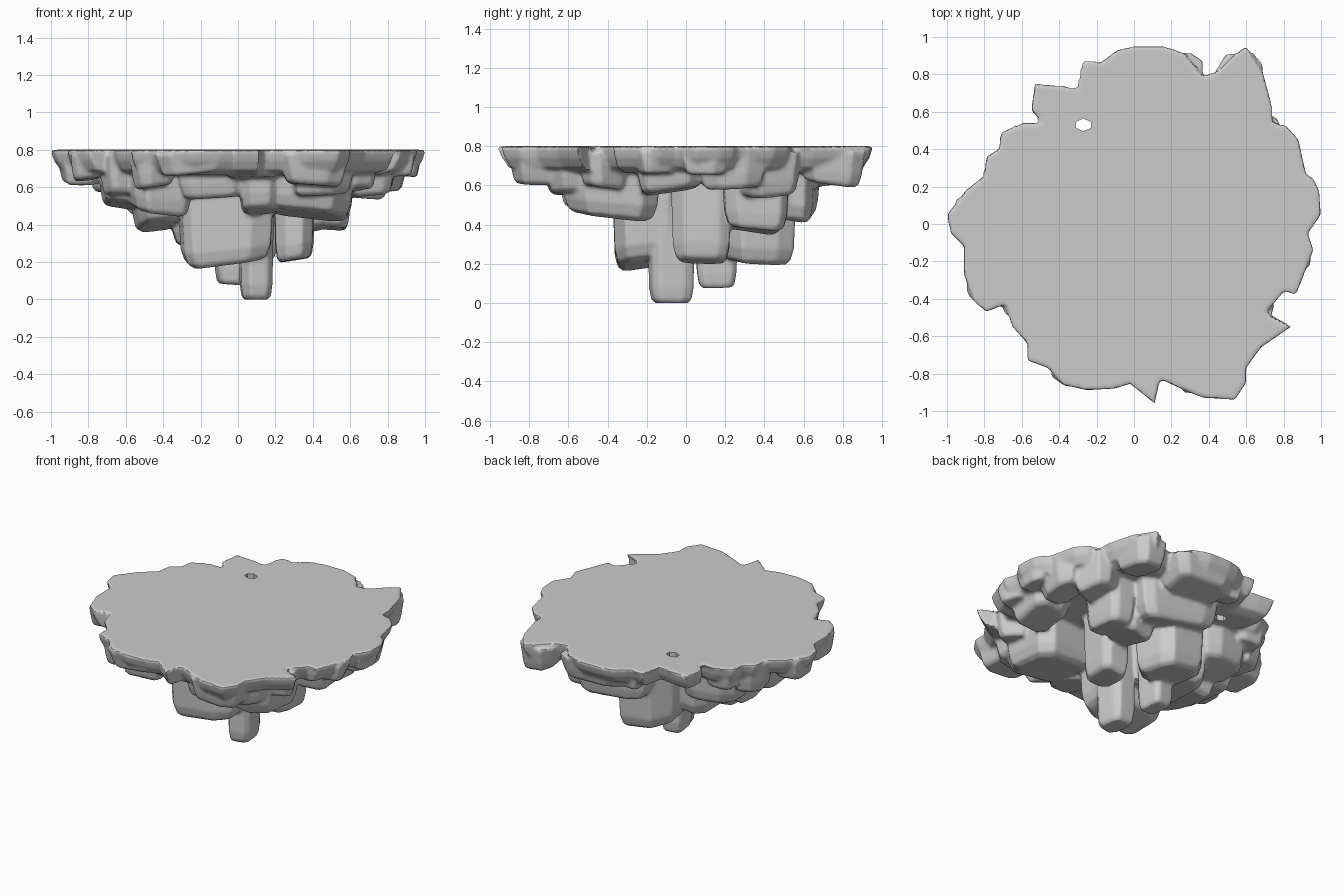
import bpy, bmesh, math, random

if "Cube" in bpy.data.objects:
    bpy.data.objects.remove(bpy.data.objects["Cube"])
random.seed(4)

# Outline of the flat top, counter-clockwise
OUTLINE = [(1, .05), (.99, .18), (.96, .24), (.92, .27), (.90, .36), (.88, .45), (.82, .52),
    (.74, .54), (.73, .66), (.69, .81), (.60, .95), (.52, .89), (.44, .81), (.37, .79),
    (.27, .91), (.16, .95), (0, .95), (-.09, .93), (-.18, .86), (-.27, .87), (-.30, .72),
    (-.42, .74), (-.53, .75), (-.55, .61), (-.48, .53), (-.60, .535), (-.71, .49),
    (-.72, .40), (-.79, .36), (-.80, .26), (-.90, .18), (-1, .05), (-.98, -.05),
    (-.91, -.12), (-.91, -.27), (-.86, -.41), (-.79, -.47), (-.69, -.43), (-.65, -.55),
    (-.57, -.64), (-.57, -.73), (-.46, -.77), (-.38, -.86), (-.25, -.89), (-.10, -.88),
    (-.02, -.855), (.11, -.96), (.14, -.83), (.25, -.88), (.37, -.93), (.54, -.94),
    (.60, -.85), (.60, -.77), (.68, -.66), (.84, -.55), (.70, -.48), (.80, -.36),
    (.87, -.37), (.96, -.14), (.93, -.05)]

# Hanging rocks: centre x, y, half width x, y, bottom z, turn in degrees
CORE = [(.095, -.07, .09, .12, 0, 4), (-.04, .16, .08, .11, .08, 8),
    (-.06, -.20, .27, .18, .20, 0), (.30, .08, .11, .15, .21, 0),
    (.0, .36, .21, .21, .22, 5), (-.16, .12, .2, .24, .3, 0),
    (.36, .35, .14, .16, .37, 10), (-.43, -.08, .13, .26, .39, 5),
    (.38, -.38, .25, .26, .45, 0), (-.42, .28, .20, .17, .45, 10),
    (.14, .54, .30, .14, .45, -5), (.50, .36, .10, .17, .38, 0),
    (-.61, -.12, .13, .28, .50, 5), (-.12, -.44, .22, .18, .55, 0),
    (-.42, -.40, .17, .16, .47, 15), (.12, -.48, .11, .16, .47, 0)]
RIM = [(.57, .74, .12, .16, .61, 0), (.12, .76, .24, .15, .61, 0),
    (.64, .42, .16, .14, .55, 20), (.76, .24, .13, .17, .59, 0),
    (.89, .10, .08, .12, .66, 0), (.70, -.08, .15, .18, .57, 0),
    (.85, -.15, .08, .10, .66, 20), (.62, -.42, .10, .12, .59, 30),
    (.40, -.76, .17, .14, .61, 0), (.44, -.56, .18, .16, .56, 10),
    (.08, -.68, .16, .12, .65, 0), (-.22, -.74, .22, .13, .68, 0),
    (-.45, -.62, .11, .11, .60, 25), (-.81, -.28, .08, .13, .64, 0),
    (-.84, .02, .11, .13, .62, 10), (-.66, .22, .12, .15, .57, 15),
    (-.58, .41, .11, .09, .62, 0), (-.45, .65, .07, .06, .68, 0),
    (-.12, .76, .09, .08, .64, 0), (-.63, -.38, .09, .10, .56, 20)]

bm = bmesh.new()

def loft(rings):
    """Closed solid through rings of equal point count, lowest ring first."""
    rows = [[bm.verts.new(p) for p in r] for r in rings]
    n = len(rows[0])
    for a, b in zip(rows, rows[1:]):
        for i in range(n):
            j = (i + 1) % n
            bm.faces.new((a[i], a[j], b[j], b[i]))
    bm.faces.new(rows[0][::-1])
    bm.faces.new(rows[-1])

def rock(cx, cy, hx, hy, zb, turn):
    """Angular rock with steep walls and a chamfered, slightly tilted foot."""
    n, t = 8, math.radians(turn)
    flat = []
    for i in range(n):
        a = 2 * math.pi * (i + random.uniform(-.25, .25)) / n + .39
        c, s = math.cos(a), math.sin(a)
        x = math.copysign(abs(c) ** .55, c) * hx * random.uniform(.95, 1.08)
        y = math.copysign(abs(s) ** .55, s) * hy * random.uniform(.95, 1.08)
        flat.append((x * math.cos(t) - y * math.sin(t), x * math.sin(t) + y * math.cos(t)))
    lip = min(.08, (.77 - zb) * .4)
    tx, ty = random.uniform(-.12, .12), random.uniform(-.12, .12)
    rings = []
    for k, z in ((.72, zb), (.86, zb + lip * .25), (.95, zb + lip), (1.06, .77)):
        tilt = 1 if z < .7 and zb > 0 else 0
        rings.append([(cx + x * k, cy + y * k, z + tilt * (x * tx + y * ty)) for x, y in flat])
    loft(rings)

# Flat cap
loft([[(x * k, y * k, z) for x, y in OUTLINE]
      for k, z in ((.86, .665), (.95, .69), (.985, .74), (1.0, .785), (1.0, .80))])
# Rocks underneath
for r in CORE + RIM:
    rock(*r)
bmesh.ops.triangulate(bm, faces=[f for f in bm.faces if len(f.verts) > 4])
bmesh.ops.recalc_face_normals(bm, faces=bm.faces)
me = bpy.data.meshes.new("floating_rock")
bm.to_mesh(me)
bm.free()
island = bpy.data.objects.new("floating_rock", me)
bpy.context.collection.objects.link(island)

# Small hole through the cap
bpy.ops.mesh.primitive_cylinder_add(vertices=6, radius=.045, depth=1, location=(-.27, .53, .6))
cutter = bpy.context.object
cutter.name = "hole_cutter"
cutter.scale.y = .75
cutter.hide_render = True

# Fuse everything into one skin, soften, cut the hole
bpy.context.view_layer.objects.active = island
bpy.ops.object.select_all(action='DESELECT')
island.select_set(True)
m = island.modifiers.new("fuse", 'REMESH')
m.mode = 'VOXEL'
m.voxel_size = .011
m = island.modifiers.new("soften", 'SMOOTH')
m.factor, m.iterations = .5, 3
m = island.modifiers.new("hole", 'BOOLEAN')
m.operation, m.object, m.solver = 'DIFFERENCE', cutter, 'EXACT'
for name in ("fuse", "soften", "hole"):
    bpy.ops.object.modifier_apply(modifier=name)
bpy.data.objects.remove(cutter)
bpy.ops.object.shade_smooth_by_angle(angle=math.radians(40))
